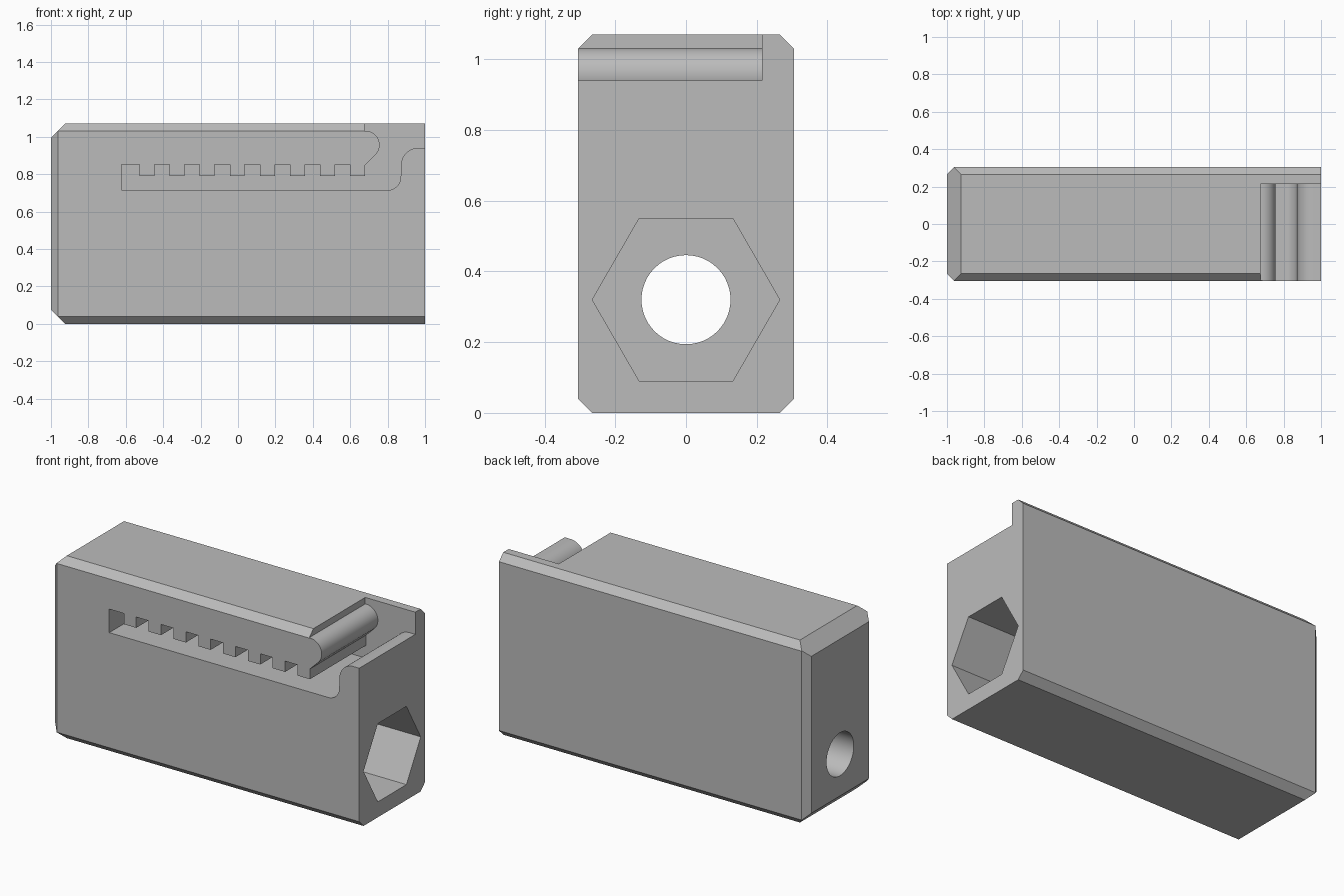
import bpy, bmesh
from math import radians, cos, sin, pi
from mathutils import Vector

cube = bpy.data.objects.get("Cube")
if cube:
    bpy.data.objects.remove(cube, do_unlink=True)

HALF_Y, HEIGHT = 0.305, 1.07

grey = bpy.data.materials.new("plain_grey")
grey.use_nodes = True
colour = (0.5, 0.5, 0.5, 1)
grey.diffuse_color = colour
grey.node_tree.nodes["Principled BSDF"].inputs["Base Color"].default_value = colour


def to_object(name, bm):
    bmesh.ops.recalc_face_normals(bm, faces=bm.faces)
    mesh = bpy.data.meshes.new(name)
    bm.to_mesh(mesh)
    bm.free()
    mesh.materials.append(grey)
    obj = bpy.data.objects.new(name, mesh)
    bpy.context.collection.objects.link(obj)
    return obj


def prism(name, outline, sweep):
    """Extrude a closed 3D outline along a vector."""
    bm = bmesh.new()
    face = bm.faces.new([bm.verts.new(p) for p in outline])
    made = bmesh.ops.extrude_face_region(bm, geom=[face], use_keep_orig=True)
    verts = [v for v in made["geom"] if isinstance(v, bmesh.types.BMVert)]
    bmesh.ops.translate(bm, verts=verts, vec=sweep)
    return to_object(name, bm)


def arc(cx, cz, r, start, end, steps=16):
    angles = [radians(start + (end - start) * i / steps) for i in range(steps + 1)]
    return [(cx + r * cos(a), cz + r * sin(a)) for a in angles]


def ring(x, r, sides, cz=0.32):
    return [(x, r * cos(2 * pi * i / sides), cz + r * sin(2 * pi * i / sides))
            for i in range(sides)]


# Block, with its edges chopped to chamfers; the right end stays square
bm = bmesh.new()
bmesh.ops.create_cube(bm, size=1)
for v in bm.verts:
    v.co = (v.co.x * 2, v.co.y * 2 * HALF_Y, (v.co.z + 0.5) * HEIGHT)


def chop(point, normal):
    bmesh.ops.bisect_plane(bm, geom=bm.verts[:] + bm.edges[:] + bm.faces[:],
                           plane_co=point, plane_no=normal, clear_outer=True)
    bmesh.ops.holes_fill(bm, edges=[e for e in bm.edges if e.is_boundary])


for z, up in ((0, -1), (HEIGHT, 1)):
    chop(Vector((-1, 0, z - up * 0.075)), Vector((-1, 0, up)))
    for side in (-1, 1):
        chop(Vector((0, side * HALF_Y, z - up * 0.04)), Vector((0, side, up)))
for side in (-1, 1):
    chop(Vector((-1, side * (HALF_Y - 0.038), 0)), Vector((-1, side, 0)))
body = to_object("body", bm)

# Toothed slot leading to the rounded catch, open at the front, top and right
slot = [(0.675, 1.2), (0.675, 1.032)]
slot += arc(0.682, 0.957, 0.075, 90, -45)
slot += [(0.68, 0.85)]
for k in reversed(range(8)):
    x = -0.527 + 0.161 * k
    slot += [(x + 0.08, 0.79), (x, 0.79), (x, 0.853)]
    if k:
        slot.append((x - 0.081, 0.853))
slot += [(-0.622, 0.853), (-0.622, 0.715)]
slot += arc(0.8, 0.785, 0.07, -90, 0)
slot += arc(0.962, 0.85, 0.09, 180, 90)
slot += [(1.2, 0.94), (1.2, 1.2)]
slot_cutter = prism("slot_cutter", [(x, -0.5, z) for x, z in slot], (0, 0.715, 0))

# Hexagonal socket and the round hole behind it
socket_cutter = prism("socket_cutter", ring(0, 0.265, 6), (1.2, 0, 0))
bore_cutter = prism("bore_cutter", ring(-1.2, 0.126, 48), (1.3, 0, 0))

bpy.ops.object.select_all(action="DESELECT")
body.select_set(True)
bpy.context.view_layer.objects.active = body
for cutter in (slot_cutter, socket_cutter, bore_cutter):
    cutter.hide_render = True
    cut = body.modifiers.new(cutter.name, "BOOLEAN")
    cut.operation = "DIFFERENCE"
    cut.solver = "EXACT"
    cut.object = cutter
    bpy.ops.object.modifier_apply(modifier=cut.name)
    bpy.data.objects.remove(cutter, do_unlink=True)

bpy.ops.object.shade_smooth_by_angle(angle=radians(25))
